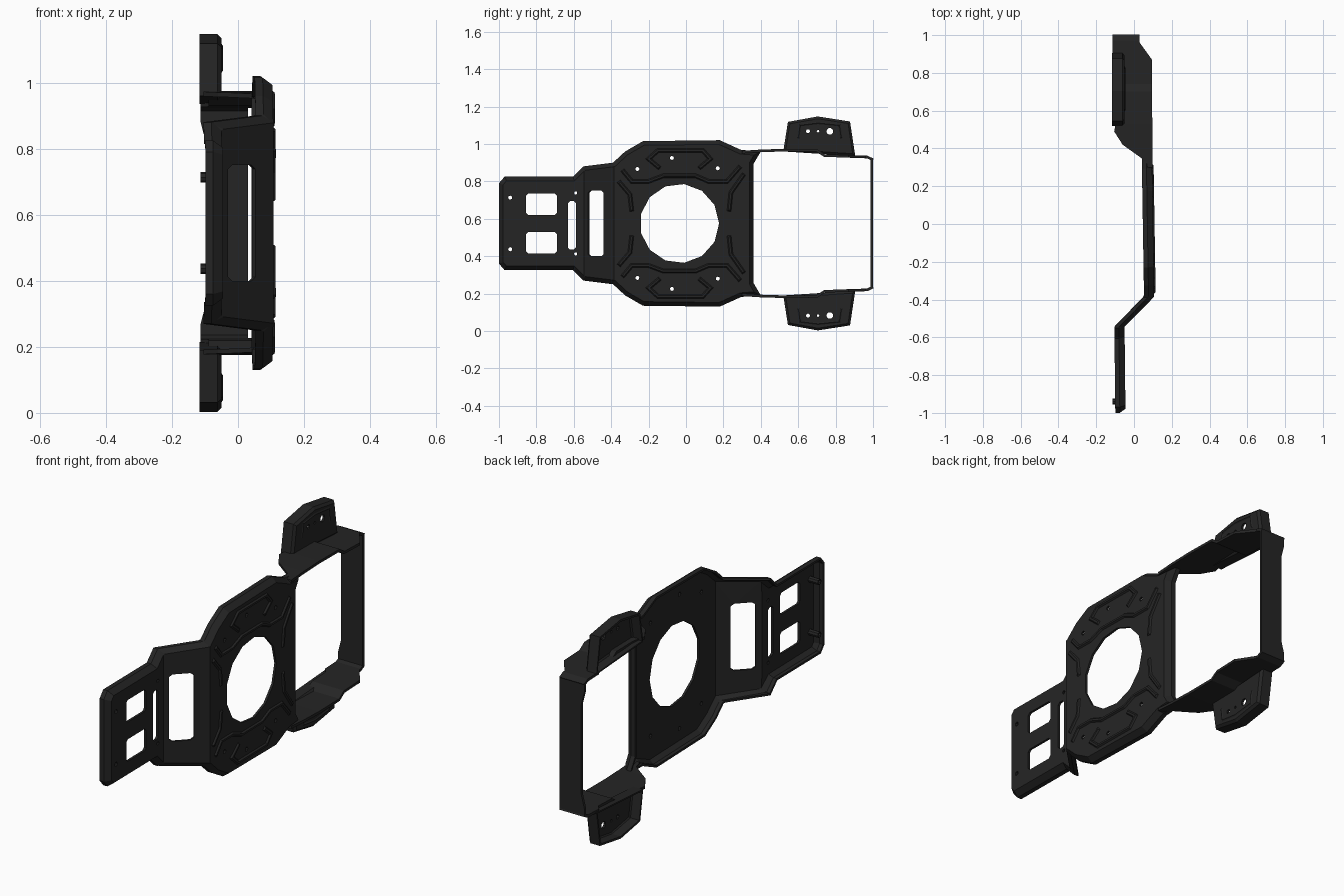
import bpy, bmesh, math
from mathutils import Vector as V

if "Cube" in bpy.data.objects:
    bpy.data.objects.remove(bpy.data.objects["Cube"])

ZM = 1.15  # mirror: z -> ZM - z
dark = bpy.data.materials.new("dark_metal")
dark.diffuse_color = (0.018, 0.018, 0.018, 1)
dark.use_nodes = True
dark.node_tree.nodes["Principled BSDF"].inputs["Base Color"].default_value = dark.diffuse_color


def lerp(table, t):
    for (a, va), (b, vb) in zip(table, table[1:]):
        if t <= b:
            return va + (vb - va) * max(0, t - a) / (b - a)
    return table[-1][1]


def flip(pts):
    return [(y, ZM - z) for y, z in pts]


def circle(y, z, r, n=8):
    return [(y + r * math.cos(2 * math.pi * i / n), z + r * math.sin(2 * math.pi * i / n)) for i in range(n)]


def rect(y0, y1, z0, z1, c=0.012):
    return [(y0 + c, z0), (y1 - c, z0), (y1, z0 + c), (y1, z1 - c),
            (y1 - c, z1), (y0 + c, z1), (y0, z1 - c), (y0, z0 + c)]


def ccw(pts):
    pts = [V(p) for p in pts]
    area = sum(a.x * b.y - b.x * a.y for a, b in zip(pts, pts[1:] + pts[:1]))
    return pts if area > 0 else pts[::-1]


def inset(pts, d):
    out = []
    for i, p in enumerate(pts):
        a, b = (p - pts[i - 1]).normalized(), (pts[(i + 1) % len(pts)] - p).normalized()
        n1, n2 = V((-a.y, a.x)), V((-b.y, b.x))
        out.append(p + (n1 + n2) / max(0.3, 1 + n1.dot(n2)) * d)
    return out


def finish(name, bm, thick, offset=-1):
    me = bpy.data.meshes.new(name)
    bm.to_mesh(me)
    bm.free()
    ob = bpy.data.objects.new(name, me)
    bpy.context.collection.objects.link(ob)
    me.materials.append(dark)
    if thick:
        m = ob.modifiers.new("sheet", 'SOLIDIFY')
        m.thickness, m.offset = thick, offset
    return ob


def cut(bm, stops, axis=(0, 1, 0)):
    for s in stops:
        bmesh.ops.bisect_plane(bm, geom=bm.verts[:] + bm.edges[:] + bm.faces[:],
                               plane_co=V(axis) * s, plane_no=axis, dist=1e-5)


def pressed(name, outline, holes, face, depth, chamfer, ins, thick):
    """Pressed sheet in the YZ plane: flat face with holes, chamfer and rim, bent along y."""
    bm = bmesh.new()
    outer = ccw(outline)

    def ring(pts, x):
        return [bm.verts.new((x, p[0], p[1])) for p in pts]

    top = ring(inset(outer, ins), 0)
    edges = []
    for loop in [top] + [ring(h, 0) for h in holes]:
        edges += [bm.edges.new((loop[i - 1], loop[i])) for i in range(len(loop))]
    bmesh.ops.triangle_fill(bm, use_beauty=True, use_dissolve=False, edges=edges, normal=(1, 0, 0))
    rings = [top, ring(outer, -chamfer), ring(outer, -depth)]
    for r, s in zip(rings, rings[1:]):
        for i in range(len(r)):
            bm.faces.new((r[i - 1], r[i], s[i], s[i - 1]))
    bmesh.ops.recalc_face_normals(bm, faces=bm.faces[:])
    if sum(f.normal.x * f.calc_area() for f in bm.faces) < 0:
        bmesh.ops.reverse_faces(bm, faces=bm.faces[:])
    cut(bm, [t[0] for t in face])
    for v in bm.verts:
        v.co.x += lerp(face, v.co.y)
    return finish(name, bm, thick)


# Main plate: low tail, slope, raised centre
FACE = [(-1.0, -0.045), (-0.545, -0.05), (-0.385, 0.107), (0.42, 0.094)]
half = [(-1, .79), (-.97, .825), (-.605, .825), (-.55, .88), (-.39, .90), (-.325, .96), (-.23, 1.015),
        (.18, 1.02), (.295, .968), (.40, .96), (.362, .895)]
side_holes = [rect(-.855, -.69, .62, .735), circle(-.94, .713, .011), circle(-.59, .738, .009),
              circle(-.26, .866, .011), circle(.17, .87, .011), circle(-.075, .925, .011)]
holes = side_holes + [flip(h) for h in side_holes]
holes += [circle(-.035, .575, .212, 13), rect(-.525, -.44, .40, .75), rect(-.632, -.588, .435, .695)]
pressed("main_plate", half + flip(half)[::-1], holes, FACE, 0.054, 0.03, 0.022, 0.012)


# Embossed ribs on the plate
def rib(name, path, w=0.022, face=FACE, h=0.008):
    p = [V(q) for q in path]
    left, right = [], []
    for i, q in enumerate(p):
        a = (q - p[i - 1]).normalized() if i else (p[1] - q).normalized()
        b = (p[i + 1] - q).normalized() if i < len(p) - 1 else a
        n = V((-a.y - b.y, a.x + b.x))
        n = n * (w / n.length_squared)
        left.append(q + n)
        right.append(q - n)
    pressed(name, left + right[::-1], [], [(y, x + h) for y, x in face], h + 0.004, h, 0.006, 0)


rib_paths = [[(-.14, .87), (-.20, .92), (-.15, .965), (.09, .965), (.13, .92), (.07, .87)],
             [(-.34, .86), (-.29, .80), (-.20, .80), (-.12, .83), (.05, .83), (.12, .80), (.22, .80), (.29, .88)],
             [(-.36, .80), (-.30, .73), (-.29, .64)],
             [(.31, .84), (.24, .74), (.23, .64)]]
for i, path in enumerate(rib_paths):
    rib(f"rib_upper_{i}", path)
    rib(f"rib_lower_{i}", flip(path))

# Hollow standoffs behind the tail
for z in (.713, ZM - .713):
    bm = bmesh.new()
    bmesh.ops.create_cone(bm, cap_ends=False, segments=8, radius1=.016, radius2=.016, depth=.06)
    for v in bm.verts:
        v.co = V((v.co.z - .083, v.co.x - .94, v.co.y + z))
    finish("standoff", bm, 0.005)

# Side arms and mounting ears
ARM_Z = [(.28, .955), (.40, .963), (.53, .967), (.70, .965), (.74, .938), (.97, .93), (1.0, .915)]
arm = [(.098, .30), (.095, .87), (.03, .96), (.03, 1.0), (-.113, 1.0), (-.113, .88), (-.09, .85),
       (-.09, .57), (-.105, .49), (-.06, .42), (.045, .345), (.055, .30)]
ear = [(.52, .96), (.545, 1.118), (.705, 1.147), (.877, 1.12), (.905, .935)]
ear_holes = [circle(.652, 1.068, .011), circle(.706, 1.068, .007), circle(.769, 1.067, .018, 10)]
ear_rib = [(.60, 1.03), (.61, 1.10), (.705, 1.112), (.82, 1.10), (.83, 1.03), (.60, 1.03)]
EAR_FACE = [(.4, -.05), (1.0, -.05)]
for side in ("upper", "lower"):
    up = side == "upper"
    bm = bmesh.new()
    bm.faces.new([bm.verts.new((x, y, 0)) for x, y in arm])
    cut(bm, [t[0] for t in ARM_Z])
    for v in bm.verts:
        z = lerp(ARM_Z, v.co.y)
        v.co.z = z if up else ZM - z
    finish(side + "_arm", bm, 0.014, 0)
    f = (lambda p: p) if up else flip
    pressed(side + "_ear", f(ear), [f(h) for h in ear_holes], EAR_FACE, 0.067, 0.012, 0.012, 0.012)
    rib(side + "_ear_rib", f(ear_rib[:-1]), 0.012, EAR_FACE, 0.004)

# End bar closing the open frame
bar = [(.03, .915), (-.113, .915), (-.113, .88), (-.095, .81)]
bar = bar + flip(bar)[::-1]
bm = bmesh.new()
bm.faces.new([bm.verts.new((x, .993, z)) for x, z in bar])
finish("end_bar", bm, 0.014, 0)
